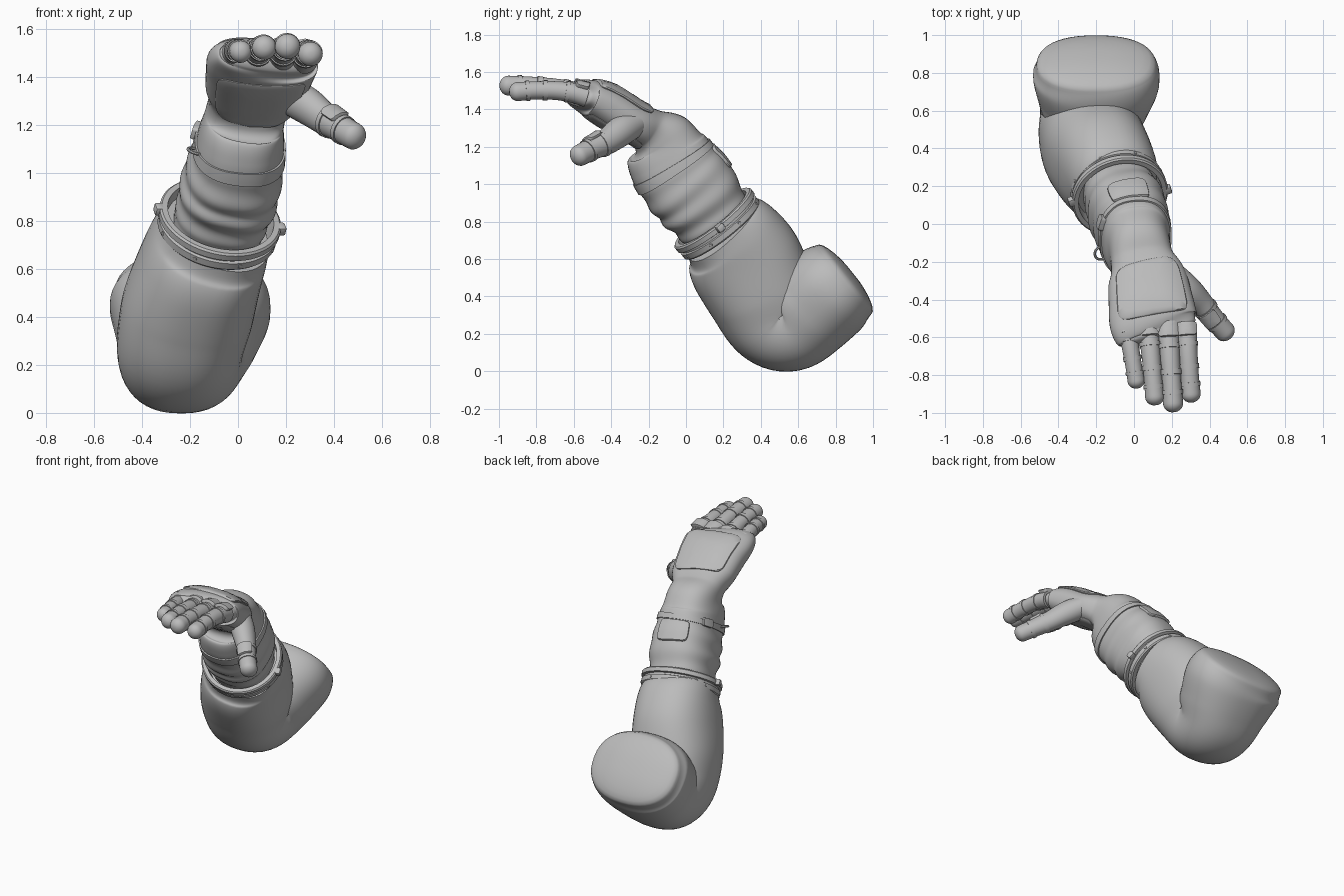
import bpy, bmesh, math
from mathutils import Vector

cube = bpy.data.objects.get("Cube")
if cube:
    bpy.data.objects.remove(cube)

GREY = (0.5, 0.5, 0.5, 1)
mat = bpy.data.materials.new("suit grey")
mat.use_nodes = True
mat.diffuse_color = GREY
mat.node_tree.nodes["Principled BSDF"].inputs["Base Color"].default_value = GREY


def finish(name, bm, angle=40):
    bmesh.ops.recalc_face_normals(bm, faces=bm.faces[:])
    me = bpy.data.meshes.new(name)
    bm.to_mesh(me)
    bm.free()
    ob = bpy.data.objects.new(name, me)
    bpy.context.collection.objects.link(ob)
    me.materials.append(mat)
    bpy.ops.object.select_all(action="DESELECT")
    ob.select_set(True)
    bpy.context.view_layer.objects.active = ob
    bpy.ops.object.shade_smooth_by_angle(angle=math.radians(angle))
    return ob


def spow(v, p):
    return math.copysign(abs(v) ** (2 / p), v)


class Limb:
    """Smooth tube through sections of (x, y, z, half width, half height)."""

    def __init__(self, rows, p=2.0, ripple=None):
        self.rows, self.p, self.ripple = [Vector(r) for r in rows], p, ripple

    def row(self, u):
        r = self.rows
        i = min(max(int(u), 0), len(r) - 2)
        t = u - i
        b, c = r[i], r[i + 1]
        a = r[i - 1] if i else b * 2 - c
        d = r[i + 2] if i + 2 < len(r) else c * 2 - b
        return 0.5 * (2 * b + (c - a) * t + (2 * a - 5 * b + 4 * c - d) * t * t
                      + (3 * b - a - 3 * c + d) * t ** 3)

    def frame(self, u):
        v = self.row(u)
        t = Vector((self.row(u + 0.1) - self.row(u - 0.1))[:3]).normalized()
        s = Vector((1, 0, 0))
        s = (s - t * s.dot(t)).normalized()
        return Vector(v[:3]), t, s, t.cross(s), v[3], v[4]

    def point(self, u, a, grow=0.0, scale=1.0, push=0.0):
        c, t, s, n, w, h = self.frame(u)
        if self.ripple:
            # Folds are deepest on the underside
            lo, hi, count, amp = self.ripple
            if lo < u < hi:
                k = (u - lo) / (hi - lo)
                grow += amp * (.6 - .4 * math.sin(a)) * math.sin(k * count * math.tau) * math.sin(k * math.pi) ** 0.5
        return (c + t * push + s * (w + grow) * scale * spow(math.cos(a), self.p)
                + n * (h + grow) * scale * spow(math.sin(a), self.p))

    def tube(self, name, u0=0, u1=None, grow=0.0, dome=(0, 0), seg=48, steps=8):
        """Closed tube, with a dome of the given height at either end."""
        u1 = len(self.rows) - 1 if u1 is None else u1
        count = max(2, int((u1 - u0) * steps))
        quarter = [k * math.pi / 14 for k in range(1, 7)]
        plan = [(u0 + (u1 - u0) * k / count, 1, 0) for k in range(count + 1)]
        if dome[0]:
            plan = [(u0, math.cos(q), -dome[0] * math.sin(q)) for q in reversed(quarter)] + plan
        if dome[1]:
            plan += [(u1, math.cos(q), dome[1] * math.sin(q)) for q in quarter]
        bm = bmesh.new()
        loops = [[bm.verts.new(self.point(u, math.tau * k / seg, grow, sc, push))
                  for k in range(seg)] for u, sc, push in plan]
        for a, b in zip(loops, loops[1:]):
            for k in range(seg):
                bm.faces.new((a[k], a[k - 1], b[k - 1], b[k]))
        bm.faces.new(loops[0])
        bm.faces.new(loops[-1])
        return finish(name, bm)

    def patch(self, name, u, a, du, da, lift=0.012):
        """Raised round-cornered plate that follows the surface."""
        bm = bmesh.new()
        a, da, seg = math.radians(a), math.radians(da), 48
        plan = [(0.25, lift), (0.5, lift), (0.75, lift), (0.95, lift), (1, lift * 0.6), (1.01, -0.02)]
        loops = []
        for sc, grow in plan:
            loops.append([bm.verts.new(self.point(
                u + du * sc * spow(math.sin(q), 6), a + da * sc * spow(math.cos(q), 6), grow))
                for q in (math.tau * k / seg for k in range(seg))])
        for x, y in zip(loops, loops[1:]):
            for k in range(seg):
                bm.faces.new((x[k], x[k - 1], y[k - 1], y[k]))
        bm.faces.new(loops[0])
        return finish(name, bm)


def lathe(name, centre, axis, profile, seg=64):
    """Closed ring profile of (radius, height) spun about an axis."""
    turn = Vector(axis).to_track_quat("Z", "Y")
    bm = bmesh.new()
    loops = [[bm.verts.new(Vector(centre) + turn @ Vector((r * math.cos(q), r * math.sin(q), h)))
              for r, h in profile] for q in (math.tau * k / seg for k in range(seg))]
    for i in range(seg):
        a, b = loops[i - 1], loops[i]
        for k in range(len(profile)):
            bm.faces.new((a[k - 1], a[k], b[k], b[k - 1]))
    return finish(name, bm, 30)


def block(name, centre, size, axis, width=0.008):
    turn = Vector(axis).to_track_quat("Z", "Y").to_matrix().to_4x4()
    bm = bmesh.new()
    bmesh.ops.create_cube(bm, size=1)
    bmesh.ops.scale(bm, vec=size, verts=bm.verts[:])
    bmesh.ops.bevel(bm, geom=bm.edges[:], offset=width, segments=2, affect="EDGES", profile=0.5)
    bmesh.ops.transform(bm, matrix=turn, verts=bm.verts[:])
    bmesh.ops.translate(bm, vec=centre, verts=bm.verts[:])
    return finish(name, bm)


# Sleeve from the collar, round the bent elbow, to the broad upper arm end
sleeve = Limb([(-.09, .19, .76, .235, .235), (-.12, .25, .695, .25, .28), (-.16, .315, .59, .262, .305),
               (-.21, .40, .43, .275, .295), (-.24, .475, .30, .265, .28), (-.235, .56, .265, .265, .265),
               (-.215, .66, .33, .30, .262), (-.20, .77, .43, .335, .262), (-.20, .845, .49, .315, .235)], 2.3)
sleeve.tube("sleeve", dome=(0, .06))

# Collar: two bands with a groove, joined to the sleeve
AXIS = Vector((.2, -.6, .77)).normalized()
RING = Vector((-.08, .165, .79))
lathe("collar_ring", RING, AXIS, [(.215, -.05), (.245, -.05), (.252, -.042), (.252, -.012), (.24, -.008),
                                  (.24, .004), (.258, .008), (.258, .034), (.25, .042), (.226, .042)])
side = Vector((1, 0, 0))
side = (side - AXIS * side.dot(AXIS)).normalized()
front = AXIS.cross(side)
for sign, label in ((1, "left"), (-1, "right")):
    block("collar_latch_" + label, RING + side * sign * .258 + AXIS * .022, (.04, .045, .04), AXIS)
for k in range(8):
    q = math.tau * (k + .5) / 8
    out = side * math.cos(q) + front * math.sin(q)
    block("collar_stud", RING + out * .248 - AXIS * .027, (.016, .016, .016), out, .004)

# Glove: ribbed cuff, wrist, palm
glove = Limb([(-.09, .19, .76, .185, .20), (-.065, .13, .84, .195, .212), (-.03, .05, .95, .205, .24),
              (0, -.04, 1.06, .19, .235), (.015, -.10, 1.155, .178, .225), (.03, -.14, 1.235, .165, .185),
              (.045, -.20, 1.288, .17, .122), (.07, -.29, 1.338, .207, .112), (.09, -.42, 1.417, .225, .116),
              (.105, -.52, 1.463, .233, .097), (.125, -.575, 1.48, .212, .066)], 2.4, (.6, 3.2, 3, .008))
glove.tube("glove", dome=(0, .035), steps=14)
glove.tube("wrist_strap", 3.2, 3.6, .008)
glove.patch("hand_back_plate", 7.75, 90, 1.2, 48)
glove.patch("palm_pad", 7.5, 270, 1.35, 50, .006)
glove.patch("cuff_pocket", 2.6, 95, .55, 26, .014)
glove.patch("strap_buckle", 3.42, 158, .3, 10, .024)

# Small hoop hanging from the strap
lathe("strap_hoop", (-.175, -.155, 1.09), (.3, -.3, 1),
      [(.034 + .007 * math.cos(q), .007 * math.sin(q)) for q in (math.tau * k / 8 for k in range(8))], 24)

# Fingers with joint bands and knuckle pads: root x, tip x, tip y, tip z, radius
FINGERS = {"little": (-.04, .012, -.83, 1.505, .046), "ring": (.075, .11, -.915, 1.522, .051),
           "middle": (.18, .207, -.95, 1.527, .053), "index": (.275, .302, -.90, 1.495, .051)}
for label, (x0, x1, y1, z1, r) in FINGERS.items():
    rows = []
    for t, rise, fat in ((0, 0, 1.12), (.2, .015, 1.05), (.45, .02, .98), (.75, .013, .95), (1, 0, 1)):
        rows.append((x0 + (x1 - x0) * t, -.53 + (y1 + .53) * t, 1.468 + (z1 - 1.468) * t + rise, r * fat, r * fat))
    finger = Limb(rows)
    finger.tube(label + "_finger", dome=(0, r * .9), seg=24)
    for u in (1.25, 2.4, 3.3):
        finger.tube(label + "_joint_band", u, u + .22, .005, seg=24)
    finger.patch(label + "_knuckle_pad", .5, 90, .45, 50, .02)

# Thumb
thumb = Limb([(.20, -.27, 1.325, .075, .07), (.28, -.345, 1.285, .075, .08), (.355, -.42, 1.23, .064, .07),
              (.42, -.50, 1.19, .057, .06), (.482, -.57, 1.153, .055, .057)])
thumb.tube("thumb", dome=(.05, .045), seg=28)
for u in (2.3, 3.2):
    thumb.tube("thumb_joint_band", u, u + .2, .005, seg=28)
thumb.patch("thumb_pad", 2.75, 90, .4, 45, .014)
